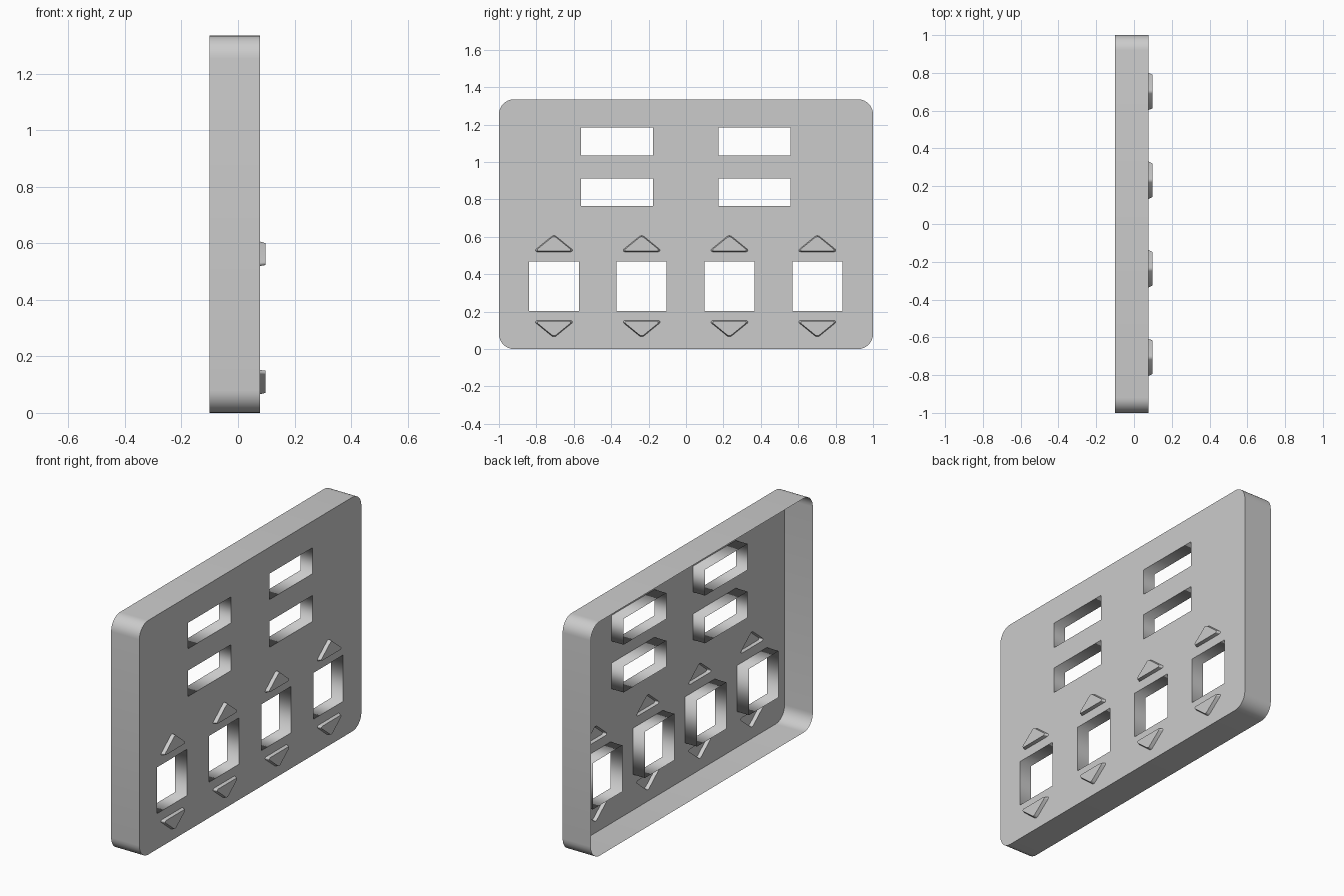
import bpy, bmesh, math
from mathutils import Vector

cube = bpy.data.objects.get("Cube")
if cube:
    bpy.data.objects.remove(cube, do_unlink=True)

BACK, FACE, TIP, COLLAR = -0.10, 0.078, 0.098, 0.003   # depths along x
HEIGHT = 1.335

grey = bpy.data.materials.new("light grey")
grey.use_nodes = True
grey.diffuse_color = (0.6, 0.6, 0.6, 1)
grey.node_tree.nodes["Principled BSDF"].inputs["Base Color"].default_value = (0.6, 0.6, 0.6, 1)


def rect(cy, cz, w, h):
    """Counter-clockwise rectangle in the y-z plane."""
    return [Vector((cy + sy * w / 2, cz + sz * h / 2))
            for sy, sz in ((-1, -1), (1, -1), (1, 1), (-1, 1))]


def fillet(points, radii, segments=6):
    """Round every corner of a convex counter-clockwise outline."""
    out = []
    n = len(points)
    for i, p in enumerate(points):
        a = (points[i - 1] - p).normalized()
        b = (points[(i + 1) % n] - p).normalized()
        half = a.angle(b) / 2
        centre = p + (a + b).normalized() * radii[i] / math.sin(half)
        start = p + a * radii[i] / math.tan(half) - centre
        turn = math.pi - 2 * half
        for k in range(segments + 1):
            t = turn * k / segments
            c, s = math.cos(t), math.sin(t)
            out.append(centre + Vector((start.x * c - start.y * s,
                                        start.x * s + start.y * c)))
    return out


def ring(bm, loop, x):
    return [bm.verts.new((x, p.x, p.y)) for p in loop]


def finish(name, bm):
    mesh = bpy.data.meshes.new(name)
    bm.to_mesh(mesh)
    bm.free()
    mesh.materials.append(grey)
    obj = bpy.data.objects.new(name, mesh)
    bpy.context.collection.objects.link(obj)
    return obj


def band(name, loop_a, xa, loop_b, xb, cap=False):
    """Smooth strip between two outlines, optionally closed at the second."""
    bm = bmesh.new()
    a, b = ring(bm, loop_a, xa), ring(bm, loop_b, xb)
    n = len(a)
    for i in range(n):
        j = (i + 1) % n
        bm.faces.new((a[i], a[j], b[j], b[i])).smooth = True
    if cap:
        top = bm.faces.new(b)
        for e in top.edges:
            e.smooth = False
    return finish(name, bm)


def arrow_outline(cy, base, up):
    """Rounded triangle pointing up or down from its base line."""
    d = 1 if up else -1
    w, h = 0.113, 0.092
    pts = [Vector((cy - d * w, base)), Vector((cy + d * w, base)),
           Vector((cy, base + d * h))]
    outer = fillet(pts, (0.008, 0.008, 0.02))
    mid = Vector((cy, base + d * h / 3))
    return outer, [mid + (p - mid) * 0.9 for p in outer]


# Window openings
openings = []
for cy in (-0.368, 0.365):
    for cz in (1.11, 0.838):
        openings.append(("wide_window_collar", rect(cy, cz, 0.385, 0.148)))
columns = (-0.706, -0.237, 0.232, 0.702)
for cy in columns:
    openings.append(("square_window_collar", rect(cy, 0.335, 0.267, 0.264)))

# Raised direction arrows
arrows = []
for cy in columns:
    arrows.append(("up_arrow", arrow_outline(cy, 0.52, True)))
    arrows.append(("down_arrow", arrow_outline(cy, 0.152, False)))

# Outer wall, open at the back
outline = fillet(rect(0, HEIGHT / 2, 2, HEIGHT), [0.08] * 4, 8)
band("side_wall", outline, BACK, outline, FACE)

# Face plate with holes for windows and arrows
bm = bmesh.new()
edges = []
for loop in [outline] + [o[1] for o in openings] + [a[1][0] for a in arrows]:
    vs = ring(bm, loop, FACE)
    edges += [bm.edges.new((vs[i - 1], vs[i])) for i in range(len(vs))]
bmesh.ops.triangle_fill(bm, edges=edges, use_beauty=True, normal=(1, 0, 0))
for f in bm.faces:
    f.normal_update()
    if f.normal.x < 0:
        f.normal_flip()
finish("face_plate", bm)

# Collars running back from each window
for name, loop in openings:
    band(name, loop, FACE, loop, COLLAR)

# Hollow tapered arrows standing proud of the plate
for name, (outer, inner) in arrows:
    band(name, outer, FACE, inner, TIP, cap=True)
